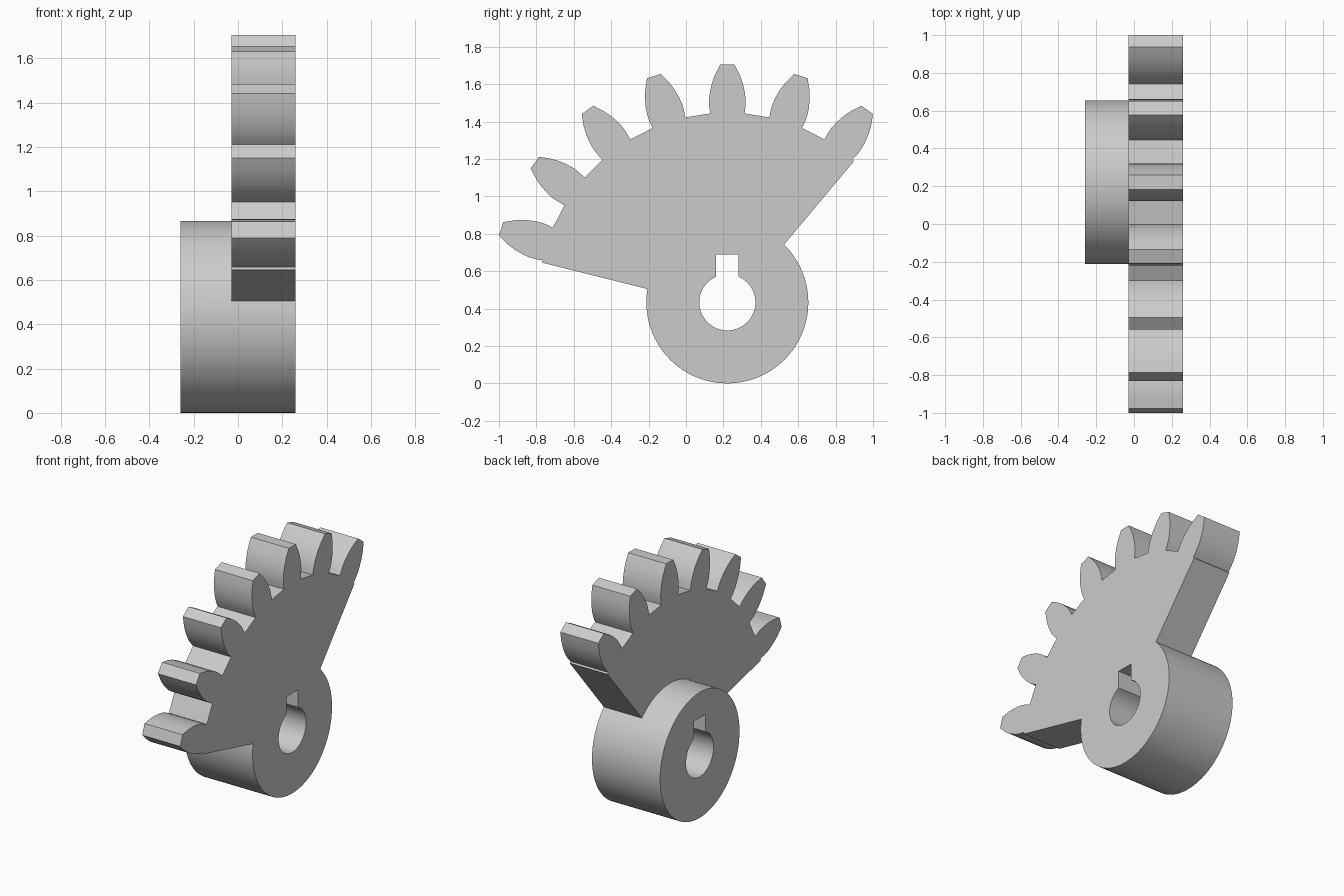
import bpy
import bmesh
from math import sin, cos, asin, radians, degrees

if "Cube" in bpy.data.objects:
    bpy.data.objects.remove(bpy.data.objects["Cube"], do_unlink=True)

# Main dimensions
CENTRE_Y, HUB_R = 0.221, 0.433
BORE_R, KEY_HALF, KEY_TOP = 0.15, 0.061, 0.257
BACK, STEP, FRONT = -0.26, -0.03, 0.26
PITCH, MIDDLE, HUB_SPREAD, RIM_SPREAD, ROOT_R = 18, -18, 62.5, 59.9, 1.013

# Half of one tooth: (half width, radius) from root to tip
FLANK = [(0.092, 1.01), (0.097, 1.05), (0.098, 1.085), (0.093, 1.125),
         (0.083, 1.17), (0.067, 1.215), (0.038, 1.272)]


def polar(angle, radius):
    """Point at a clockwise angle from straight up."""
    a = radians(angle)
    return radius * sin(a), radius * cos(a)


def arc(start, end, radius, steps):
    return [polar(start + (end - start) * i / steps, radius) for i in range(steps + 1)]


def tooth(angle):
    a = radians(angle)
    half = [(-w, r) for w, r in FLANK] + [(w, r) for w, r in reversed(FLANK)]
    return [(w * cos(a) + r * sin(a), r * cos(a) - w * sin(a)) for w, r in half]


def add_loop(bm, points, x):
    verts = [bm.verts.new((x, y + CENTRE_Y, z + HUB_R)) for y, z in points]
    return verts, [bm.edges.new((v, verts[i - 1])) for i, v in enumerate(verts)]


def add_cap(bm, loops, x):
    edges = [e for points in loops for e in add_loop(bm, points, x)[1]]
    bmesh.ops.triangle_fill(bm, use_beauty=True, edges=edges, normal=(1, 0, 0))


def add_wall(bm, points, x0, x1):
    a, b = add_loop(bm, points, x0)[0], add_loop(bm, points, x1)[0]
    for i in range(len(points)):
        bm.faces.new((a[i - 1], a[i], b[i], b[i - 1]))


# Profiles: toothed rim, hub arcs and keyed bore
left, right = MIDDLE - HUB_SPREAD, MIDDLE + HUB_SPREAD
upper_arc = arc(right, left, HUB_R, 40)
lower_arc = arc(right, left + 360, HUB_R, 72)
rim = [polar(MIDDLE - RIM_SPREAD, ROOT_R)]
for n in range(-4, 3):
    rim += tooth(n * PITCH)
rim.append(polar(MIDDLE + RIM_SPREAD, ROOT_R))

key_angle = degrees(asin(KEY_HALF / BORE_R))
bore = arc(key_angle, 360 - key_angle, BORE_R, 48)
bore += [(-KEY_HALF, KEY_TOP), (KEY_HALF, KEY_TOP)]

hub = lower_arc + upper_arc[::-1][1:-1]
full_outline = rim + lower_arc
sector = rim + upper_arc

# Single solid: flush front, stepped back with protruding hub
bm = bmesh.new()
add_cap(bm, [full_outline, bore], FRONT)
add_cap(bm, [sector], STEP)
add_cap(bm, [hub, bore], BACK)
add_wall(bm, full_outline, STEP, FRONT)
add_wall(bm, hub, BACK, STEP)
add_wall(bm, bore, BACK, FRONT)
bmesh.ops.remove_doubles(bm, verts=bm.verts[:], dist=0.0005)
bmesh.ops.recalc_face_normals(bm, faces=bm.faces[:])

mesh = bpy.data.meshes.new("sector_gear")
bm.to_mesh(mesh)
bm.free()
gear = bpy.data.objects.new("sector_gear", mesh)
bpy.context.collection.objects.link(gear)

# Plain grey metal
grey = bpy.data.materials.new("plain_grey")
grey.use_nodes = True
colour = (0.6, 0.6, 0.6, 1)
grey.diffuse_color = colour
grey.node_tree.nodes["Principled BSDF"].inputs["Base Color"].default_value = colour
mesh.materials.append(grey)

bpy.ops.object.select_all(action='DESELECT')
gear.select_set(True)
bpy.context.view_layer.objects.active = gear
bpy.ops.object.shade_smooth_by_angle(angle=radians(25))
